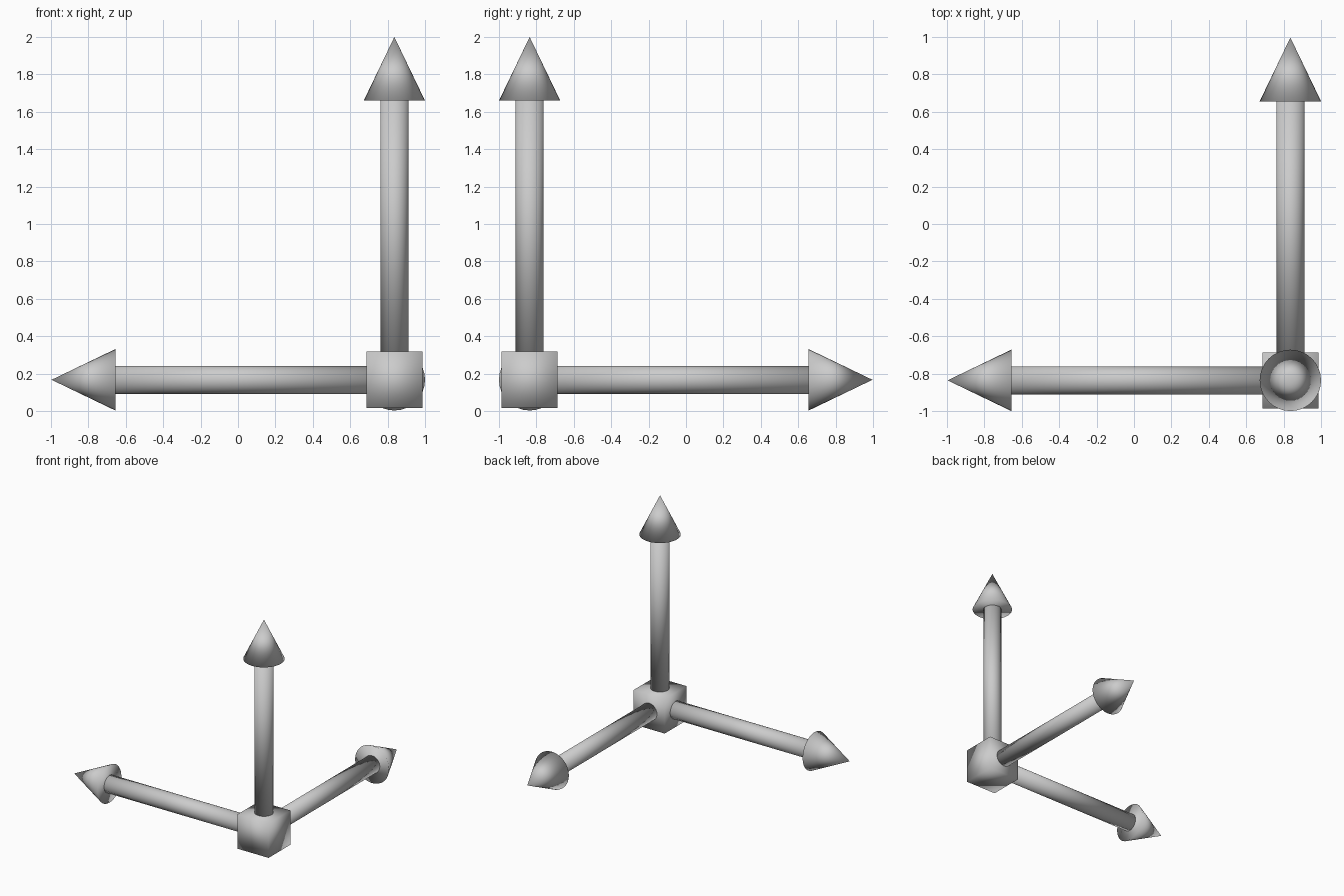
import bpy
from mathutils import Vector

if "Cube" in bpy.data.objects:
    bpy.data.objects.remove(bpy.data.objects["Cube"])

ORIGIN = Vector((0.836, -0.836, 0.167))
HALF_HUB = 0.15
SHAFT_R = 0.075
HEAD_R = 0.164
HEAD_START = 1.492   # distances from the hub centre
TIP = 1.833


def finish(name):
    obj = bpy.context.object
    obj.name = name
    bpy.ops.object.shade_smooth()
    return obj


def arrow(label, direction):
    d = Vector(direction)
    rot = d.to_track_quat('Z', 'Y').to_euler()
    # Round shaft from hub face to arrow head
    bpy.ops.mesh.primitive_cylinder_add(
        vertices=32, radius=SHAFT_R, depth=HEAD_START - HALF_HUB,
        location=ORIGIN + d * (HEAD_START + HALF_HUB) / 2, rotation=rot)
    finish(label + "_shaft")
    # Closed cone head
    bpy.ops.mesh.primitive_cone_add(
        vertices=32, radius1=HEAD_R, radius2=0, depth=TIP - HEAD_START,
        location=ORIGIN + d * (TIP + HEAD_START) / 2, rotation=rot)
    finish(label + "_arrow_head")


# Corner hub, smooth shaded like the rest
bpy.ops.mesh.primitive_cube_add(size=HALF_HUB * 2, location=ORIGIN)
finish("hub_cube")

# Three perpendicular arrows
for label, direction in (("left", (-1, 0, 0)), ("back", (0, 1, 0)), ("up", (0, 0, 1))):
    arrow(label, direction)
